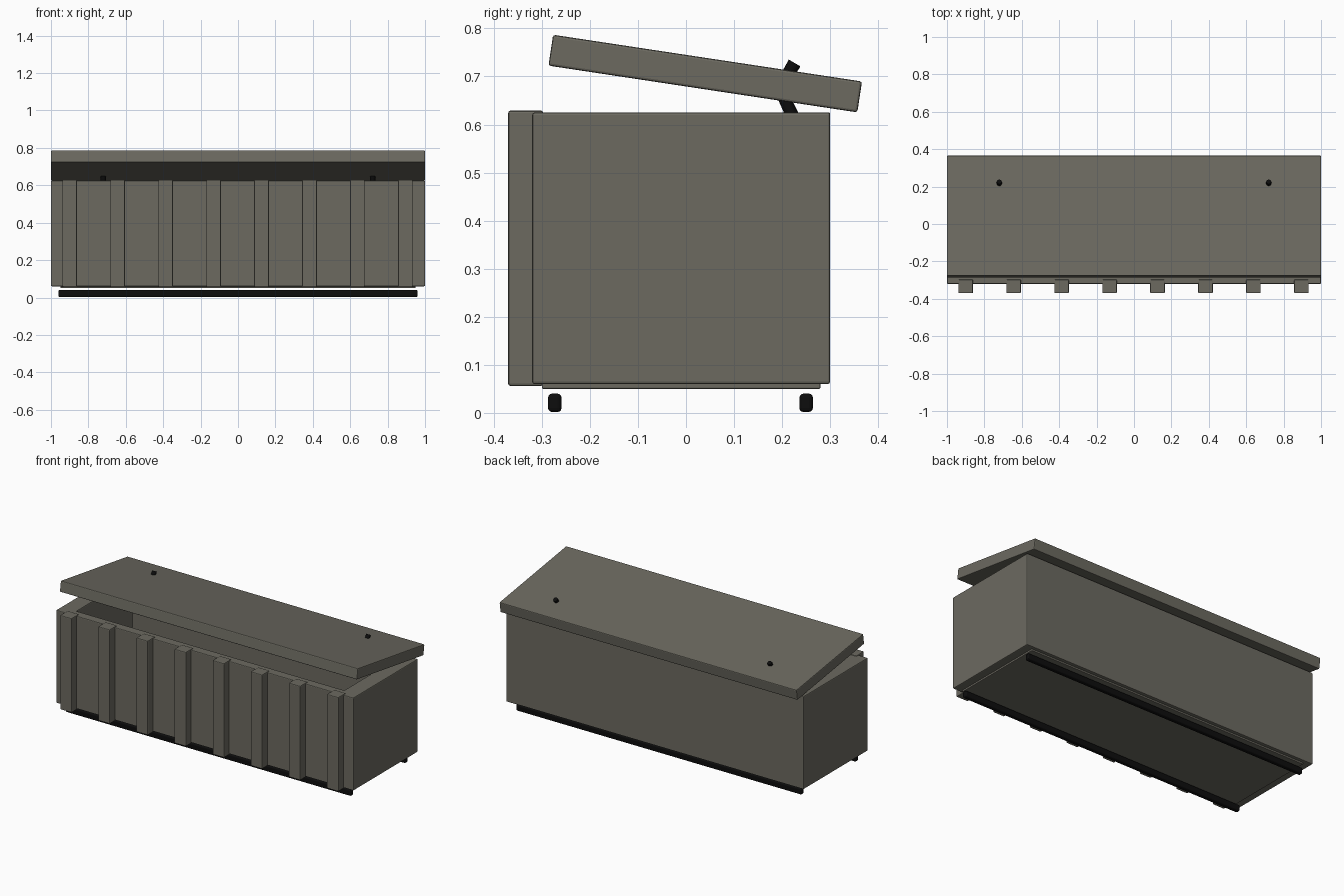
import bpy, math
from mathutils import Vector

cube = bpy.data.objects.get("Cube")
if cube:
    bpy.data.objects.remove(cube, do_unlink=True)


def material(name, color):
    mat = bpy.data.materials.new(name)
    mat.use_nodes = True
    mat.diffuse_color = (*color, 1)
    mat.node_tree.nodes["Principled BSDF"].inputs["Base Color"].default_value = (*color, 1)
    return mat


olive = material("olive grey", (0.15, 0.144, 0.118))
black = material("black", (0.004, 0.004, 0.004))


def box(name, low, high, mat, bevel=0.005, segments=2):
    """Bevelled box between two opposite corners."""
    low, high = Vector(low), Vector(high)
    bpy.ops.mesh.primitive_cube_add(size=1, location=(low + high) / 2)
    ob = bpy.context.object
    ob.name = name
    ob.scale = high - low
    bpy.ops.object.transform_apply(location=False, rotation=False, scale=True)
    ob.data.materials.append(mat)
    if bevel:
        mod = ob.modifiers.new("soft_edges", 'BEVEL')
        mod.width, mod.segments = bevel, segments
    return ob


# Open bin: solid block hollowed by a cutter
body = box("bin_body", (-1, -0.32, 0.06), (1, 0.30, 0.625), olive, 0)
cavity = box("cavity_cutter", (-0.9, -0.265, 0.11), (0.9, 0.27, 0.8), olive, 0)
cavity.hide_render = True
cavity.hide_set(True)
cut = body.modifiers.new("hollow", 'BOOLEAN')
cut.operation, cut.object, cut.solver = 'DIFFERENCE', cavity, 'EXACT'
soft = body.modifiers.new("soft_edges", 'BEVEL')
soft.width, soft.segments = 0.005, 2

# Base plate under the bin
box("base_plate", (-0.95, -0.30, 0.05), (0.95, 0.28, 0.08), olive, 0.003)

# Vertical ribs on the front
for i in range(8):
    x = -0.9 + i * 1.795 / 7
    box(f"front_rib_{i + 1}", (x - 0.039, -0.37, 0.056), (x + 0.039, -0.297, 0.629), olive)

# Two long skids
for name, y in (("front_skid", -0.273), ("back_skid", 0.25)):
    box(name, (-0.96, y - 0.014, 0.002), (0.96, y + 0.014, 0.04), black, 0.008, 3)

# Tilted lid
lid = box("lid", (-1, -0.325, -0.0325), (1, 0.325, 0.0325), olive)
lid.location = (0, 0.04, 0.706)
lid.rotation_euler.x = math.radians(-8.6)

# Bent rods holding the lid
for name, x in (("right_lid_rod", -0.72), ("left_lid_rod", 0.72)):
    curve = bpy.data.curves.new(name, 'CURVE')
    curve.dimensions = '3D'
    curve.bevel_depth, curve.bevel_resolution = 0.014, 2
    curve.use_fill_caps = True
    path = curve.splines.new('POLY')
    path.points.add(2)
    for point, (y, z) in zip(path.points, ((0.226, 0.728), (0.195, 0.675), (0.23, 0.6))):
        point.co = (x, y, z, 1)
    curve.materials.append(black)
    rod = bpy.data.objects.new(name, curve)
    bpy.context.collection.objects.link(rod)
